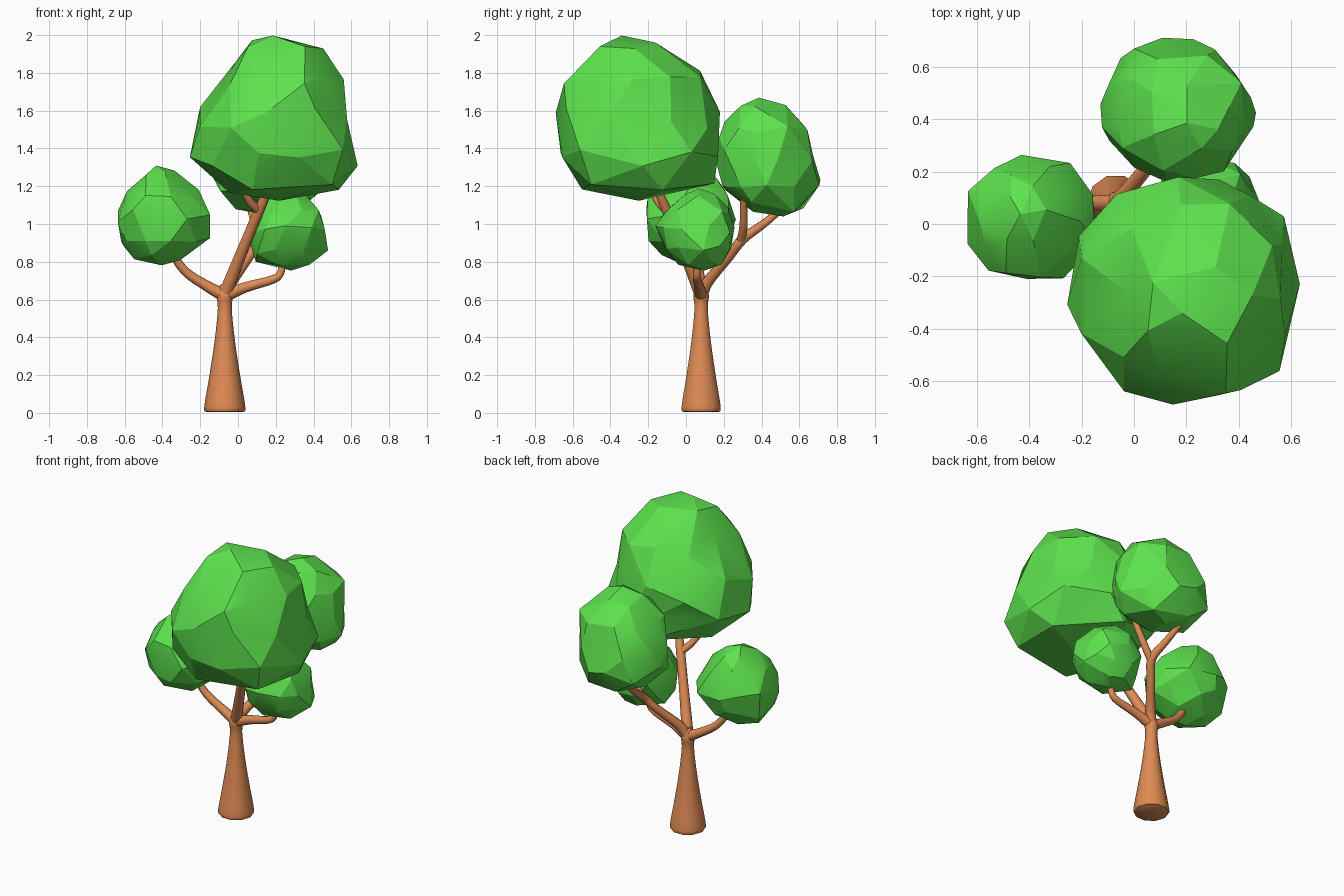
import bpy, bmesh, math, random
from mathutils import Vector

cube = bpy.data.objects.get("Cube")
if cube:
    bpy.data.objects.remove(cube, do_unlink=True)


def make_material(name, rgb):
    mat = bpy.data.materials.new(name)
    mat.use_nodes = True
    mat.diffuse_color = (*rgb, 1)
    mat.node_tree.nodes["Principled BSDF"].inputs["Base Color"].default_value = (*rgb, 1)
    return mat


BARK = make_material("warm bark", (0.74, 0.26, 0.09))
LEAF = make_material("leaf green", (0.11, 0.76, 0.075))


def finish(name, bm, mat, angle):
    mesh = bpy.data.meshes.new(name)
    bm.to_mesh(mesh)
    bm.free()
    mesh.materials.append(mat)
    obj = bpy.data.objects.new(name, mesh)
    bpy.context.collection.objects.link(obj)
    bpy.ops.object.select_all(action='DESELECT')
    obj.select_set(True)
    bpy.context.view_layer.objects.active = obj
    bpy.ops.object.shade_smooth_by_angle(angle=math.radians(angle))
    return obj


def smooth_path(points, steps=4):
    """Catmull-Rom interpolation of (x, y, z, radius) points."""
    pts = [Vector(p) for p in points]
    pts = [2 * pts[0] - pts[1]] + pts + [2 * pts[-1] - pts[-2]]
    out = []
    for a, b, c, d in zip(pts, pts[1:], pts[2:], pts[3:]):
        for i in range(steps):
            t = i / steps
            out.append(0.5 * (2 * b + (c - a) * t + (2 * a - 5 * b + 4 * c - d) * t ** 2
                              + (3 * b - a - 3 * c + d) * t ** 3))
    return out + [pts[-2]]


def limb(name, points, sides=10):
    """Tapered tube swept along a path."""
    path = smooth_path(points)
    bm = bmesh.new()
    rings = []
    side = Vector((1, 0, 0))
    for i, p in enumerate(path):
        ahead = path[min(i + 1, len(path) - 1)].xyz - path[max(i - 1, 0)].xyz
        ahead.normalize()
        side = (side - ahead * side.dot(ahead)).normalized()
        up = ahead.cross(side)
        ring = []
        for k in range(sides):
            a = math.tau * k / sides
            ring.append(bm.verts.new(p.xyz + p.w * (side * math.cos(a) + up * math.sin(a))))
        rings.append(ring)
    for r, s in zip(rings, rings[1:]):
        for k in range(sides):
            n = (k + 1) % sides
            bm.faces.new((r[k], r[n], s[n], s[k]))
    bm.faces.new(rings[0][::-1])
    bm.faces.new(rings[-1])
    return finish(name, bm, BARK, 50)


def layer_at(layers, z):
    """Extents (z, x0, x1, y0, y1) of the outline at height z."""
    for low, high in zip(layers, layers[1:]):
        if z <= high[0]:
            return Vector(low).lerp(Vector(high), (z - low[0]) / (high[0] - low[0]))
    return Vector(layers[-1])


def foliage(name, layers, seed, merge):
    """Faceted leaf clump following elliptical layers from bottom to top."""
    rng = random.Random(seed)
    bm = bmesh.new()
    bmesh.ops.create_icosphere(bm, subdivisions=2, radius=1)
    bottom, top = layers[0][0], layers[-1][0]
    for v in bm.verts:
        jitter = Vector([rng.uniform(-1, 1) for _ in range(3)])
        d = (v.co + 0.13 * jitter).normalized()
        z = bottom + (top - bottom) * (d.z + 1) / 2
        _, x0, x1, y0, y1 = layer_at(layers, z)
        flat = Vector((d.x, d.y))
        # points near the poles stay close to the axis of the clump
        reach = min(1, flat.length / 0.35) * rng.uniform(0.9, 1.05)
        flat = flat.normalized() * reach
        v.co = ((x0 + x1 + (x1 - x0) * flat.x) / 2,
                (y0 + y1 + (y1 - y0) * flat.y) / 2, z)
    # merge near-flat neighbours into broad facets
    bmesh.ops.dissolve_limit(bm, angle_limit=math.radians(merge),
                             verts=bm.verts[:], edges=bm.edges[:])
    bmesh.ops.recalc_face_normals(bm, faces=bm.faces[:])
    return finish(name, bm, LEAF, 18)


# Trunk with flared foot
FORK = (-0.07, 0.08, 0.62)
limb("trunk", [(-0.07, 0.08, 0.005, 0.098), (-0.07, 0.08, 0.03, 0.109), (-0.07, 0.08, 0.2, 0.081),
               (-0.07, 0.08, 0.38, 0.054), (-0.07, 0.08, 0.55, 0.037), (*FORK, 0.043),
               (-0.068, 0.08, 0.68, 0.025)], 10)

# Branches rising from the fork
START = (*FORK, 0.035)
limb("right_branch", [START, (-0.17, 0.08, 0.675, 0.028), (-0.28, 0.07, 0.75, 0.024),
                      (-0.36, 0.05, 0.86, 0.02)])
limb("left_branch", [START, (0.04, 0.07, 0.665, 0.028), (0.18, 0.06, 0.705, 0.023),
                     (0.225, 0.06, 0.74, 0.02), (0.24, 0.06, 0.82, 0.018)])
limb("front_branch", [START, (-0.04, 0.05, 0.7, 0.034), (0.04, -0.03, 0.9, 0.029),
                      (0.12, -0.11, 1.09, 0.027), (0.17, -0.16, 1.2, 0.02)])
limb("front_branch_twig", [(0.11, -0.1, 1.07, 0.024), (0.07, -0.14, 1.11, 0.022),
                           (0.03, -0.18, 1.17, 0.018)])
limb("back_branch", [START, (-0.03, 0.12, 0.7, 0.03), (0.06, 0.23, 0.83, 0.026),
                     (0.11, 0.3, 0.92, 0.027), (0.09, 0.41, 1.0, 0.022), (0.06, 0.53, 1.1, 0.018)])
limb("back_branch_twig", [(0.1, 0.29, 0.9, 0.024), (0.18, 0.305, 1.0, 0.022),
                          (0.25, 0.305, 1.13, 0.018)])

# Leaf clumps
foliage("main_foliage", [
    (1.12, 0.02, 0.5, -0.42, 0.06), (1.2, -0.12, 0.6, -0.66, 0.13),
    (1.38, -0.26, 0.67, -0.7, 0.18), (1.55, -0.27, 0.65, -0.72, 0.21),
    (1.72, -0.18, 0.6, -0.69, 0.14), (1.85, -0.03, 0.52, -0.6, 0.05),
    (1.95, 0.03, 0.44, -0.48, -0.1), (2.0, 0.08, 0.34, -0.42, -0.24)], 4, 8)
foliage("back_foliage", [
    (1.04, 0.05, 0.35, 0.4, 0.62), (1.12, -0.1, 0.42, 0.22, 0.68),
    (1.22, -0.16, 0.47, 0.16, 0.72), (1.4, -0.15, 0.49, 0.15, 0.68),
    (1.55, -0.05, 0.42, 0.18, 0.65), (1.67, 0.12, 0.26, 0.32, 0.46)], 11, 6)
foliage("right_foliage", [
    (0.78, -0.46, -0.33, -0.05, 0.06), (0.84, -0.62, -0.24, -0.15, 0.16),
    (0.93, -0.64, -0.14, -0.22, 0.24), (1.03, -0.67, -0.13, -0.25, 0.29),
    (1.15, -0.62, -0.18, -0.2, 0.24), (1.26, -0.52, -0.28, -0.09, 0.15),
    (1.31, -0.47, -0.38, -0.01, 0.08)], 7, 6)
foliage("left_foliage", [
    (0.75, 0.16, 0.34, 0, 0.14), (0.8, 0.1, 0.44, -0.08, 0.22),
    (0.88, 0.06, 0.48, -0.14, 0.27), (0.98, 0.05, 0.47, -0.16, 0.28),
    (1.08, 0.08, 0.45, -0.12, 0.24), (1.19, 0.2, 0.32, 0.03, 0.13)], 23, 6)
